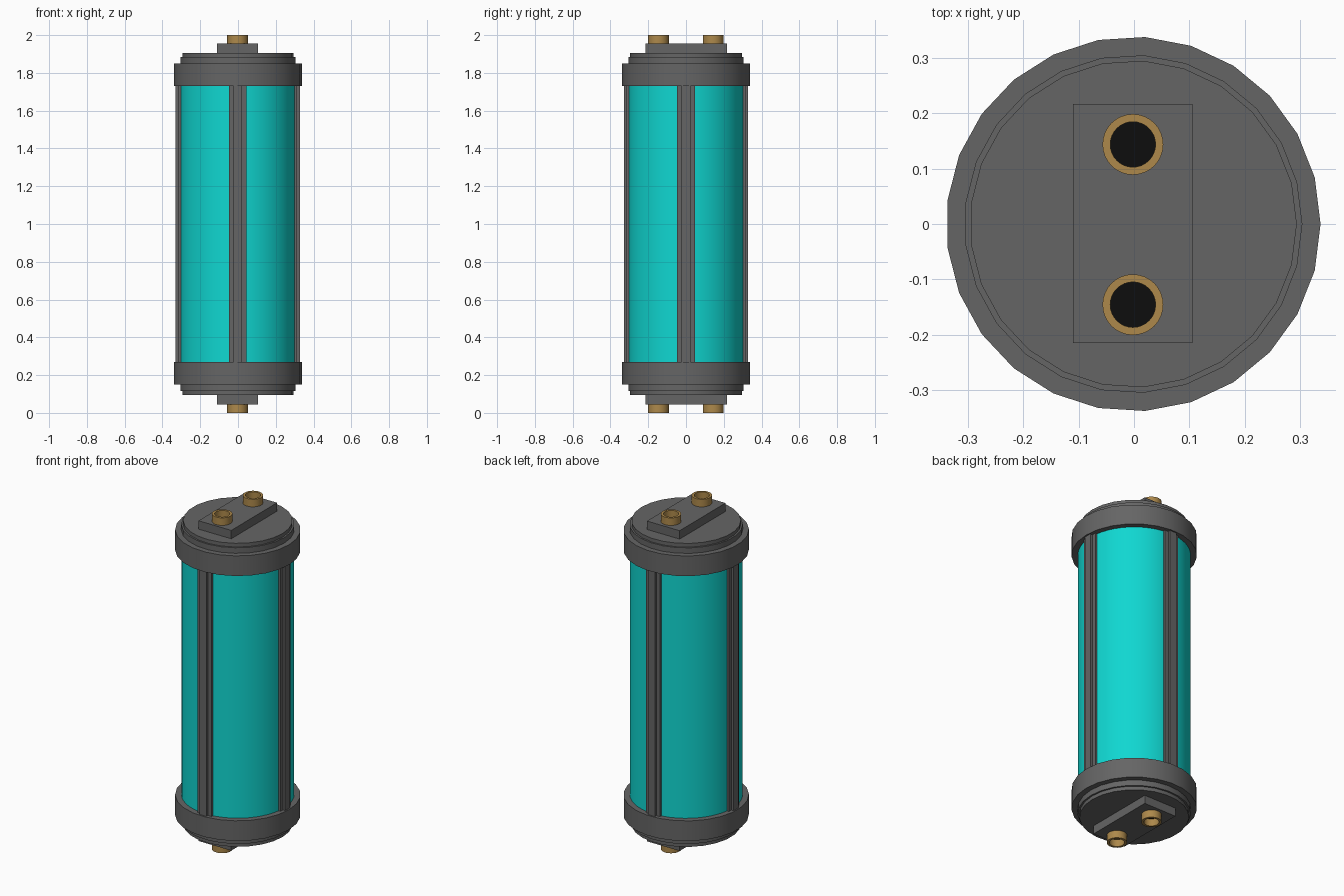
import bpy, bmesh, math

if "Cube" in bpy.data.objects:
    bpy.data.objects.remove(bpy.data.objects["Cube"])

CX = -0.0013      # odd-sided rings: shift so the bounds are centred
SIDES = 25


def material(name, rgb):
    m = bpy.data.materials.new(name)
    m.diffuse_color = (*rgb, 1)
    m.use_nodes = True
    m.node_tree.nodes["Principled BSDF"].inputs["Base Color"].default_value = m.diffuse_color
    return m


GREY = material("dark grey", (0.13, 0.13, 0.13))
CYAN = material("cyan", (0.005, 0.68, 0.64))
BRASS = material("brass", (0.42, 0.25, 0.07))
BLACK = material("black", (0.004, 0.004, 0.004))


def finish(bm, name, mat, smooth=True):
    bmesh.ops.recalc_face_normals(bm, faces=bm.faces)
    me = bpy.data.meshes.new(name)
    bm.to_mesh(me)
    bm.free()
    me.materials.append(mat)
    ob = bpy.data.objects.new(name, me)
    bpy.context.collection.objects.link(ob)
    if smooth:
        bpy.ops.object.select_all(action='DESELECT')
        ob.select_set(True)
        bpy.context.view_layer.objects.active = ob
        bpy.ops.object.shade_smooth_by_angle(angle=math.radians(30))
    return ob


def lathe(name, profile, mat, x=CX, y=0.0, sides=SIDES, closed=False):
    """Revolve (radius, z) points; open profiles get end caps."""
    bm = bmesh.new()
    rings = []
    for r, z in profile:
        angles = [2 * math.pi * i / sides for i in range(sides)]
        rings.append([bm.verts.new((x + r * math.cos(a), y + r * math.sin(a), z)) for a in angles])
    pairs = list(zip(rings, rings[1:]))
    if closed:
        pairs.append((rings[-1], rings[0]))
    else:
        bm.faces.new(rings[0])
        bm.faces.new(rings[-1])
    for a, b in pairs:
        for i in range(sides):
            j = (i + 1) % sides
            bm.faces.new((a[i], a[j], b[j], b[i]))
    return finish(bm, name, mat)


def prism(name, outline, z0, z1, mat):
    """Extrude an xy outline from z0 to z1."""
    bm = bmesh.new()
    face = bm.faces.new([bm.verts.new((px, py, z0)) for px, py in outline])
    top = bmesh.ops.extrude_face_region(bm, geom=[face])
    for v in top["geom"]:
        if isinstance(v, bmesh.types.BMVert):
            v.co.z = z1
    return finish(bm, name, mat, smooth=False)


# Glass tank
lathe("tank", [(0.305, 0.2), (0.305, 1.8)], CYAN, sides=50)

# Four stepped struts around the tank
strut = [(0.28, -0.047), (0.314, -0.047), (0.314, -0.023), (0.329, -0.023),
         (0.329, 0.023), (0.314, 0.023), (0.314, 0.047), (0.28, 0.047)]
for k, side in enumerate(("right", "back", "left", "front")):
    c, s = round(math.cos(k * math.pi / 2)), round(math.sin(k * math.pi / 2))
    prism("strut_" + side, [(CX + c * u - s * v, s * u + c * v) for u, v in strut], 0.22, 1.78, GREY)

# End caps, terminal blocks and sockets, mirrored top and bottom
for end, flip in (("top", False), ("bottom", True)):
    def h(z):
        return 2 - z if flip else z

    lathe("cap_" + end,
          [(0.339, h(1.73)), (0.339, h(1.85)), (0.306, h(1.85)), (0.306, h(1.883)),
           (0.296, h(1.883)), (0.296, h(1.905))], GREY)
    prism("terminal_block_" + end,
          [(-0.11, -0.215), (0.106, -0.215), (0.106, 0.217), (-0.11, 0.217)],
          h(1.89), h(1.955), GREY)
    for y, side in ((-0.146, "front"), (0.144, "back")):
        lathe(f"socket_{end}_{side}",
              [(0.055, h(1.95)), (0.055, h(2)), (0.041, h(2)), (0.041, h(1.95))],
              BRASS, -0.002, y, 32, closed=True)
        lathe(f"socket_hole_{end}_{side}", [(0.041, h(1.952)), (0.041, h(1.957))],
              BLACK, -0.002, y, 32)
